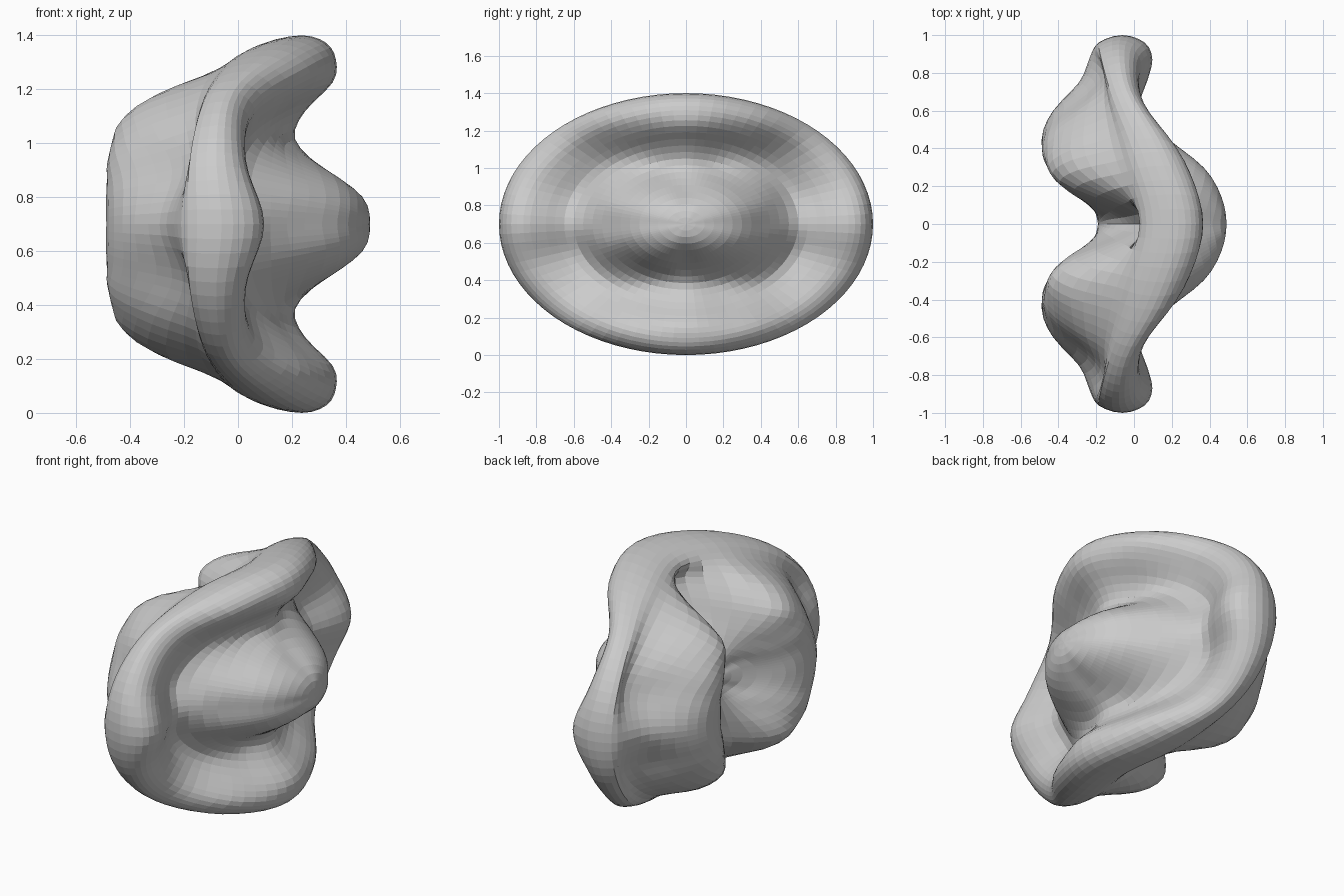
import bpy, bmesh, math

if "Cube" in bpy.data.objects:
    bpy.data.objects.remove(bpy.data.objects["Cube"])

# Radial stations, from the hollow back centre over the rim to the front bulge
S = [0, .15, .3, .45, .6, .75, .87, .96, 1, .96, .87, .75, .6, .45, .3, .15, 0]

# Depth (x) at each station for radial profiles at 0, 22.5, 45, 67.5 and 90 degrees
PROFILES = [
    [-.19, -.26, -.44, -.49, -.43, -.29, -.24, -.19, -.06,
     .06, .10, .07, .03, .18, .37, .46, .49],
    [-.19, -.25, -.42, -.49, -.43, -.24, -.16, -.18, -.08,
     0, .03, .01, -.01, .20, .38, .465, .49],
    [-.19, -.22, -.37, -.47, -.46, -.32, -.15, -.12, -.04,
     .02, .06, .05, .05, .18, .37, .465, .49],
    [-.19, -.20, -.26, -.35, -.40, -.30, -.09, 0, .13,
     .22, .27, .24, .16, .17, .34, .465, .49],
    [-.19, -.17, -.12, -.02, .05, .09, .03, .10, .24,
     .33, .365, .355, .25, .21, .31, .46, .49],
]
LAST = len(PROFILES) - 1


def spline(a, b, c, d, t):
    return b + .5 * t * (c - a + t * (2*a - 5*b + 4*c - d + t * (3*(b - c) + d - a)))


def depth_at(angle, i):
    # Fold the angle into one quadrant: the form mirrors in y and z
    f = abs(math.asin(math.sin(angle))) / (math.pi / 2) * LAST
    k = min(int(f), LAST - 1)
    get = lambda n: PROFILES[LAST - abs(LAST - abs(n))][i]
    return spline(get(k - 1), get(k), get(k + 1), get(k + 2), f - k)


def section(angle, sub=3):
    pts = [(s, depth_at(angle, i)) for i, s in enumerate(S)]
    pts = [(-pts[1][0], pts[1][1])] + pts + [(-pts[-2][0], pts[-2][1])]
    out = []
    for i in range(1, len(pts) - 2):
        for j in range(sub):
            out.append([spline(*(pts[i + m][q] for m in (-1, 0, 1, 2)), j / sub)
                        for q in (0, 1)])
    return out[1:]


# Wavy rounded body: sections swept around an elliptical outline
SEG = 80
bm = bmesh.new()
back = bm.verts.new((-.19, 0, .7))
front = bm.verts.new((.49, 0, .7))
rings = []
for n in range(SEG):
    a = 2 * math.pi * n / SEG
    rings.append([bm.verts.new((x, s * math.cos(a), .7 + .7 * s * math.sin(a)))
                  for s, x in section(a)])
for n in range(SEG):
    p, q = rings[n], rings[(n + 1) % SEG]
    bm.faces.new((back, p[0], q[0]))
    bm.faces.new((front, q[-1], p[-1]))
    for i in range(len(p) - 1):
        bm.faces.new((p[i], p[i + 1], q[i + 1], q[i]))
# Even out the ripples
bmesh.ops.smooth_vert(bm, verts=[v for r in rings for v in r], factor=.5,
                      use_axis_x=True, use_axis_y=False, use_axis_z=False)
bmesh.ops.recalc_face_normals(bm, faces=bm.faces)
mesh = bpy.data.meshes.new("wavy_body")
bm.to_mesh(mesh)
bm.free()
body = bpy.data.objects.new("wavy_body", mesh)
bpy.context.collection.objects.link(body)
for poly in mesh.polygons:
    poly.use_smooth = False
